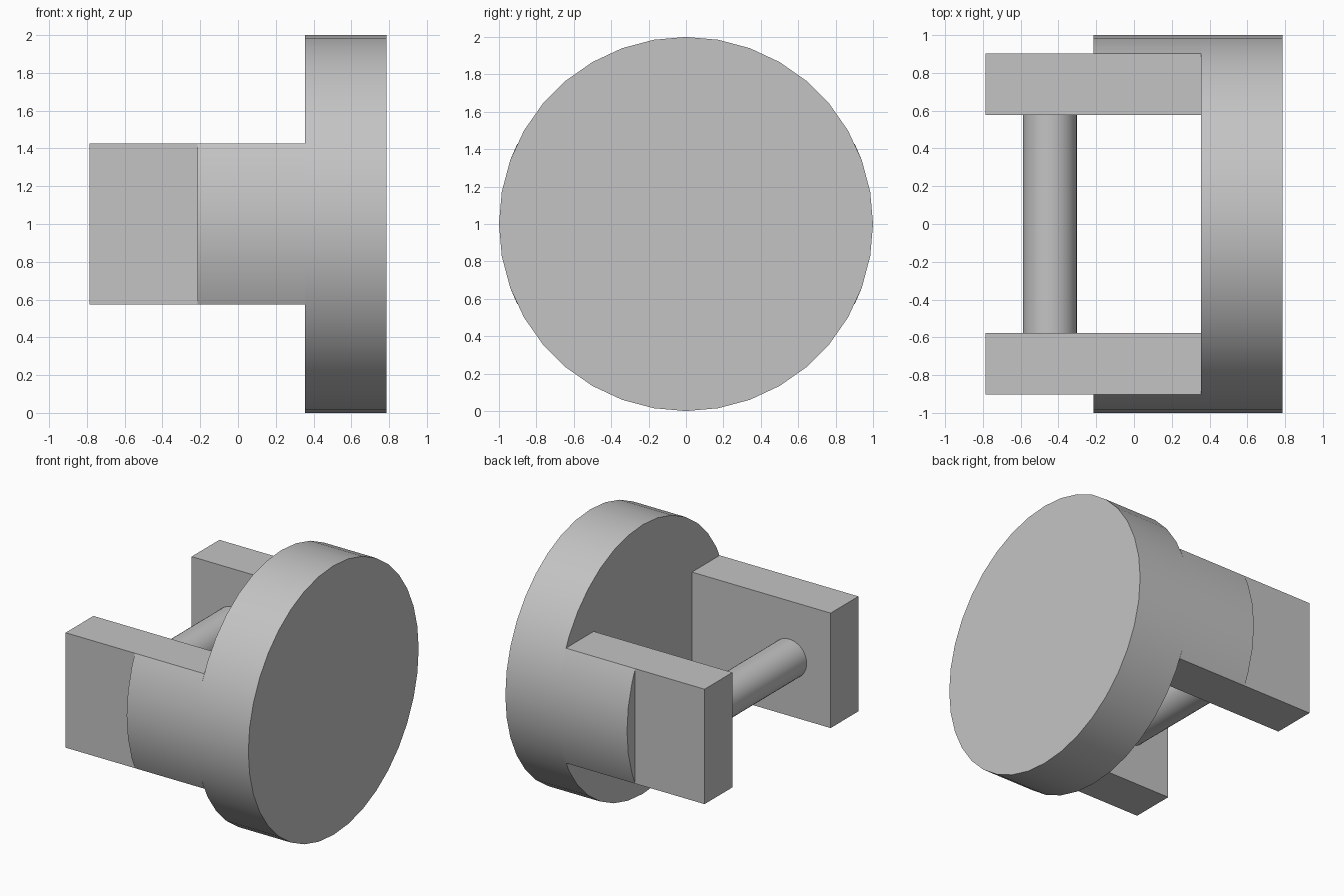
import bpy, bmesh
from math import sin, cos, radians

cube = bpy.data.objects.get("Cube")
if cube:
    bpy.data.objects.remove(cube)

grey = bpy.data.materials.new("plain grey")
grey.use_nodes = True
grey.diffuse_color = (0.55, 0.55, 0.55, 1)
grey.node_tree.nodes["Principled BSDF"].inputs["Base Color"].default_value = (0.55, 0.55, 0.55, 1)

CENTRE = 1.0                 # height of the shared axis
BACK, FRONT = -0.785, 0.785  # ends along x
FACE = 0.355                 # inner face of the disc


def prism(name, points, direction):
    """Extrude a planar outline along a direction into a closed solid."""
    bm = bmesh.new()
    base = bm.faces.new([bm.verts.new(p) for p in points])
    out = bmesh.ops.extrude_face_region(bm, geom=[base], use_keep_orig=True)
    moved = [v for v in out["geom"] if isinstance(v, bmesh.types.BMVert)]
    bmesh.ops.translate(bm, verts=moved, vec=direction)
    bmesh.ops.recalc_face_normals(bm, faces=bm.faces)
    mesh = bpy.data.meshes.new(name)
    bm.to_mesh(mesh)
    bm.free()
    mesh.materials.append(grey)
    obj = bpy.data.objects.new(name, mesh)
    bpy.context.collection.objects.link(obj)
    bpy.ops.object.select_all(action="DESELECT")
    obj.select_set(True)
    bpy.context.view_layer.objects.active = obj
    bpy.ops.object.shade_smooth_by_angle(angle=radians(30))
    return obj


def arc(degrees):
    return [(cos(radians(a)), sin(radians(a))) for a in degrees]


# Large round disc
prism("disc", [(FACE, y, CENTRE + z) for y, z in arc(range(0, 360, 10))],
      (FRONT - FACE, 0, 0))

# Two arms, each with a rounded cheek flush with the disc rim
inner, outer, half = 0.577, 0.903, 0.427
for side, label in ((-1, "front"), (1, "back")):
    prism(label + "_arm",
          [(BACK, side * inner, CENTRE - half), (FACE, side * inner, CENTRE - half),
           (FACE, side * inner, CENTRE + half), (BACK, side * inner, CENTRE + half)],
          (0, side * (outer - inner), 0))
    rim = [(outer, -half)] + arc(range(-20, 21, 10)) + [(outer, half)]
    prism(label + "_cheek", [(-0.215, side * y, CENTRE + z) for y, z in rim],
          (FACE + 0.215, 0, 0))

# Cross pin between the arms
prism("cross_pin",
      [(-0.445 + 0.143 * x, -inner, CENTRE + 0.143 * z) for x, z in arc(range(0, 360, 10))],
      (0, 2 * inner, 0))
